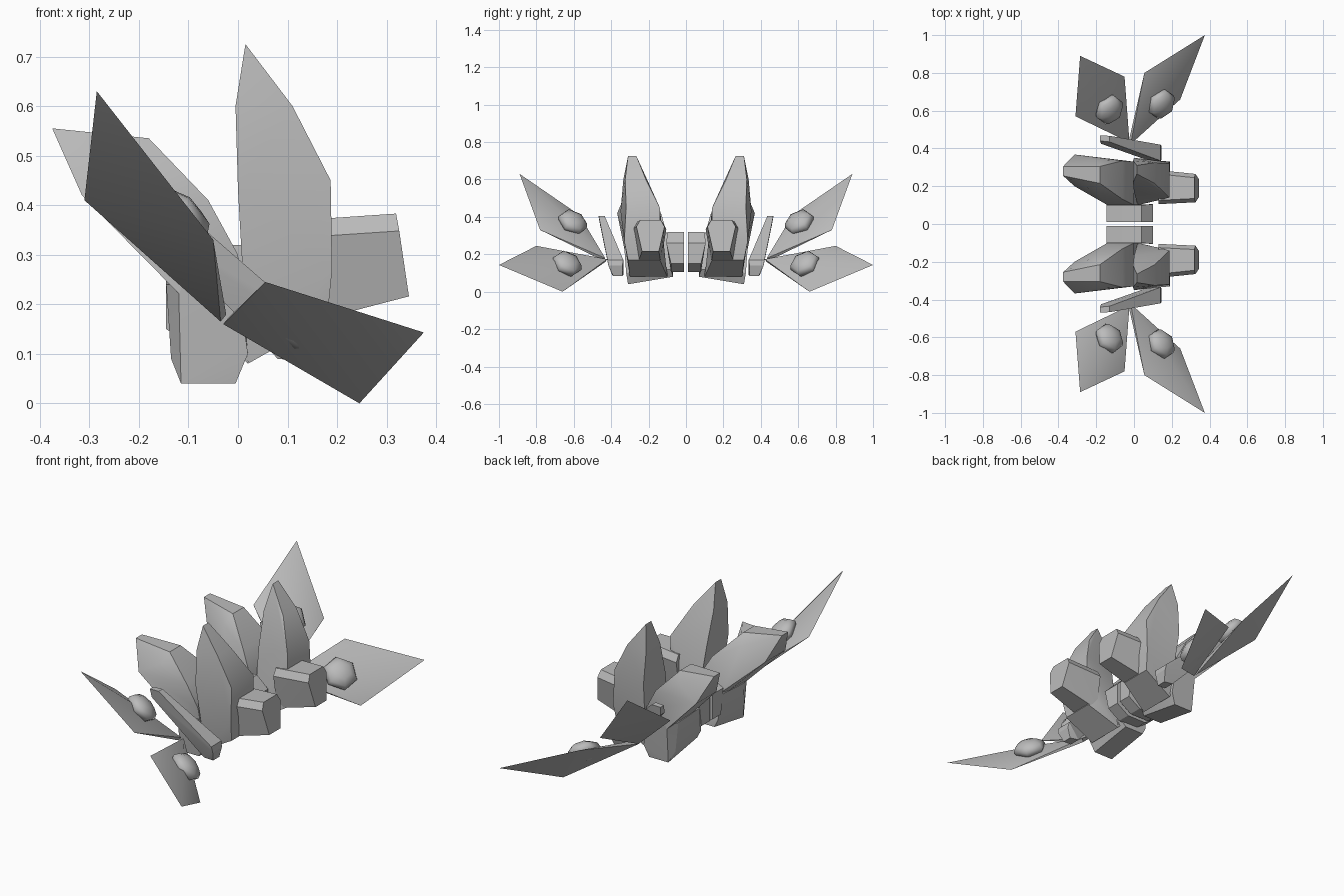
import bpy
import bmesh
from math import radians
from mathutils import Vector

cube = bpy.data.objects.get("Cube")
if cube:
    bpy.data.objects.remove(cube, do_unlink=True)

# Single flat grey
grey = bpy.data.materials.new("plain_grey")
grey.use_nodes = True
colour = (0.5, 0.5, 0.5, 1)
grey.diffuse_color = colour
grey.node_tree.nodes["Principled BSDF"].inputs["Base Color"].default_value = colour


def finish(name, bm, angle):
    """Turn a bmesh into a shaded object mirrored to the other side."""
    bmesh.ops.recalc_face_normals(bm, faces=bm.faces)
    mesh = bpy.data.meshes.new(name)
    bm.to_mesh(mesh)
    bm.free()
    mesh.materials.append(grey)
    obj = bpy.data.objects.new(name, mesh)
    bpy.context.collection.objects.link(obj)
    bpy.ops.object.select_all(action="DESELECT")
    obj.select_set(True)
    bpy.context.view_layer.objects.active = obj
    bpy.ops.object.shade_smooth_by_angle(angle=radians(angle))
    mirror = obj.modifiers.new("Mirror", "MIRROR")
    mirror.use_axis = (False, True, False)
    mirror.use_mirror_merge = False


def solid(name, points, angle=20):
    """Faceted convex solid around a few corner points."""
    bm = bmesh.new()
    for p in points:
        bm.verts.new(p)
    bmesh.ops.convex_hull(bm, input=bm.verts)
    loose = [v for v in bm.verts if not v.link_faces]
    bmesh.ops.delete(bm, geom=loose, context="VERTS")
    bmesh.ops.dissolve_limit(bm, angle_limit=radians(3), verts=bm.verts, edges=bm.edges)
    finish(name, bm, angle)


def across(profile):
    """Corner points from (x, z, inner y, outer y) rows."""
    return [(x, y, z) for x, z, inner, outer in profile for y in (inner, outer)]


# Upright fin, tapering to a narrow tip
solid("upright_fin", across([
    (.015, .725, .265, .31), (-.005, .6, .22, .335), (.11, .6, .215, .325),
    (0, .43, .17, .35), (.187, .45, .14, .32),
    (.02, .08, .1, .3), (.19, .27, .14, .33), (.18, .17, .14, .31),
]), angle=30)

# Swept cowl leaning the opposite way
solid("swept_cowl", across([
    (-.375, .555, .255, .305), (-.315, .42, .2, .368), (-.18, .535, .215, .305),
    (-.2, .485, .17, .34), (-.06, .41, .13, .335), (0, .3, .1, .33),
    (-.14, .26, .1, .3), (.02, .08, .1, .3),
]), angle=40)

# Six sided nozzle with a slanted end
nozzle = []
for x, slant, low, high, inner, outer in [
        (.13, 0, .16, .37, .105, .285), (.332, .013, .216, .383, .115, .265)]:
    nozzle += across([
        (x - slant, high, inner + .02, outer - .02),
        (x - slant / 2, high - .035, inner, outer),
        (x + slant, low, inner + .03, outer - .03),
    ])
solid("nozzle", nozzle)

# Lower block under the cowl
solid("lower_block", [
    (-.145, .09, .25), (-.145, .27, .24), (-.12, .33, .24),
    (0, .09, .25), (0, .33, .24),
    (-.135, .07, .12), (-.135, .28, .09), (-.115, .07, .08), (-.115, .31, .04),
    (-.005, .07, .08), (-.005, .31, .04), (.02, .08, .12), (.02, .32, .1),
])

# Inner joining plate with clipped corners
solid("inner_plate", across([
    (-.145, .15, .01, .08), (-.145, .28, .01, .1), (-.06, .32, .01, .1),
    (.04, .32, .01, .1), (.1, .26, .01, .105), (.1, .15, .01, .08),
    (.03, .105, .01, .08), (-.08, .105, .01, .08),
]))

# Slanted outer bar that carries the blades
solid("outer_bar", across([
    (-.18, .405, .44, .468), (-.175, .36, .425, .46), (-.13, .405, .435, .467),
    (.14, .17, .335, .42), (.145, .14, .34, .415), (.13, .085, .34, .39),
    (.08, .09, .335, .395),
]))


def blade(name, root, side_a, tip, side_b, knob):
    """Flat backed leaf with a raised middle and a low rounded knob."""
    root, side_a, tip, side_b, knob = map(Vector, (root, side_a, tip, side_b, knob))
    normal = (tip - root).cross(side_b - side_a).normalized()
    if normal.z < 0:
        normal.negate()
    centre = (side_a + side_b) / 2
    ridge = centre.lerp(root, .25) + normal * .05
    collar = root + normal * .02
    solid(name, [root, side_a, tip, side_b, ridge, collar], angle=40)
    bm = bmesh.new()
    bmesh.ops.create_uvsphere(bm, u_segments=6, v_segments=6, radius=.085)
    turn = normal.to_track_quat("Z", "Y").to_matrix()
    for v in bm.verts:
        v.co = turn @ Vector((v.co.x, v.co.y, v.co.z * .55)) + knob
    finish(name + "_knob", bm, 60)


blade("lower_blade", (-.03, .43, .16), (.055, .8, .245), (.375, 1, .143),
      (.245, .66, 0), (.145, .635, .15))
blade("upper_blade", (-.035, .44, .165), (-.31, .57, .41), (-.285, .89, .63),
      (-.05, .78, .33), (-.13, .605, .372))
